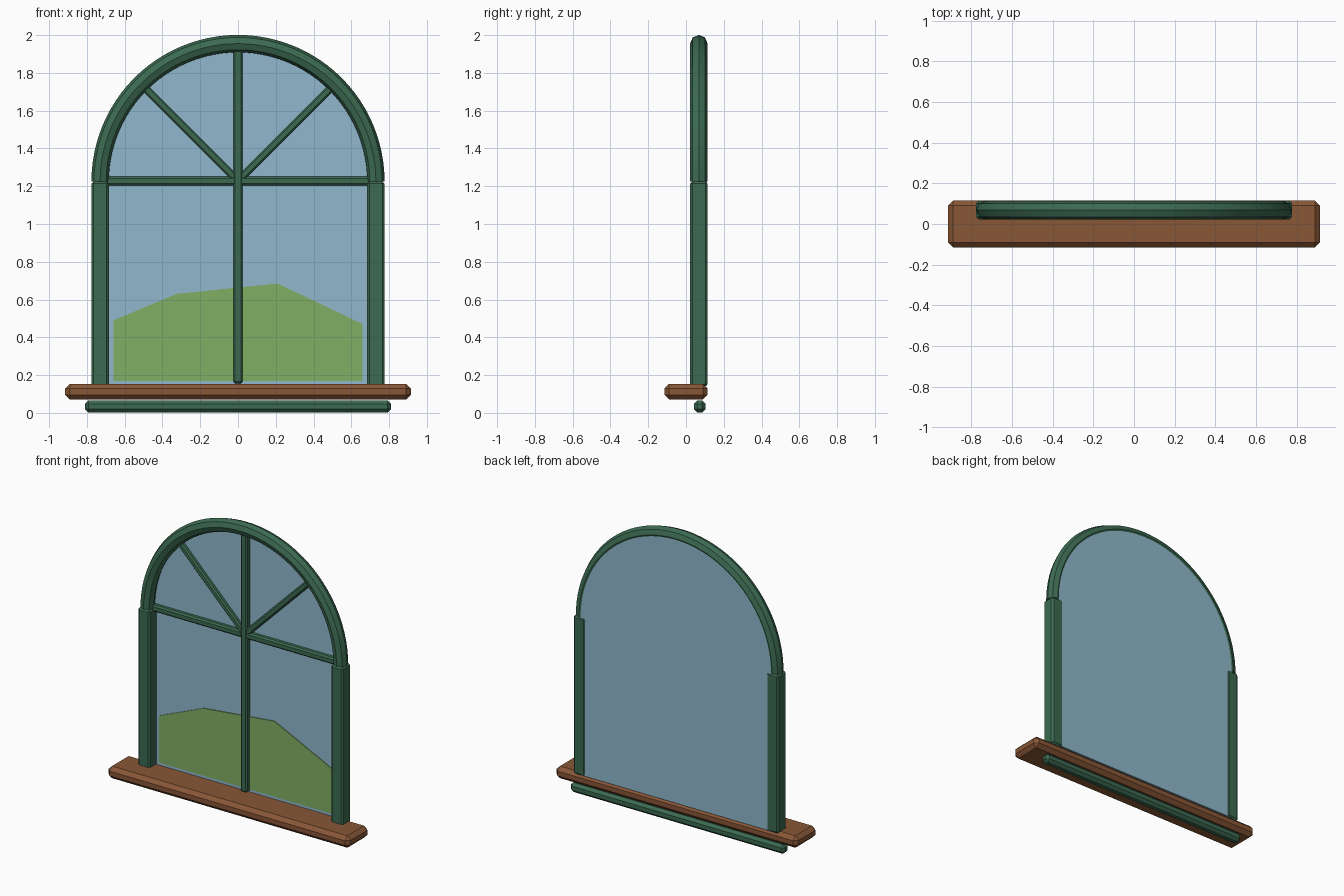
import bpy, bmesh, math
from mathutils import Matrix, Vector

cube = bpy.data.objects.get("Cube")
if cube:
    bpy.data.objects.remove(cube, do_unlink=True)


def material(name, rgb):
    m = bpy.data.materials.new(name)
    m.use_nodes = True
    m.diffuse_color = (*rgb, 1)
    m.node_tree.nodes["Principled BSDF"].inputs["Base Color"].default_value = (*rgb, 1)
    return m


GREEN = material("frame green", (0.045, 0.145, 0.083))
BROWN = material("sill brown", (0.25, 0.095, 0.037))
BLUE = material("glass blue", (0.285, 0.485, 0.61))
GRASS = material("hill green", (0.22, 0.43, 0.128))

SPRING = 1.225    # height where the arch starts
RADIUS = 0.73     # centre line of the arch
DEPTH = 0.068     # y of the frame's centre
TUBE = 0.046


def add_object(name, bm, mat):
    bmesh.ops.recalc_face_normals(bm, faces=bm.faces[:])
    mesh = bpy.data.meshes.new(name)
    bm.to_mesh(mesh)
    bm.free()
    mesh.materials.append(mat)
    obj = bpy.data.objects.new(name, mesh)
    bpy.context.collection.objects.link(obj)
    return obj


def bevelled_box(name, centre, size, bevel, mat, turn=0):
    """Box with chamfered edges, turned about the y axis."""
    bm = bmesh.new()
    bmesh.ops.create_cube(bm, size=1)
    bmesh.ops.scale(bm, vec=size, verts=bm.verts)
    bmesh.ops.bevel(bm, geom=bm.edges[:], offset=bevel, segments=1, affect='EDGES')
    place = Matrix.Translation(centre) @ Matrix.Rotation(turn, 4, 'Y')
    bmesh.ops.transform(bm, matrix=place, verts=bm.verts)
    return add_object(name, bm, mat)


def plate(name, outline, front, thickness, mat):
    """Upright slab with an (x, z) outline."""
    bm = bmesh.new()
    face = bm.faces.new([bm.verts.new((x, front, z)) for x, z in outline])
    grown = bmesh.ops.extrude_face_region(bm, geom=[face])
    moved = [v for v in grown["geom"] if isinstance(v, bmesh.types.BMVert)]
    bmesh.ops.translate(bm, vec=(0, thickness, 0), verts=moved)
    return add_object(name, bm, mat)


def arc(radius, steps):
    return [(radius * math.cos(math.pi * i / steps),
             SPRING + radius * math.sin(math.pi * i / steps)) for i in range(steps + 1)]


# Sill and the apron rail below it
bevelled_box("sill", (0, 0, 0.112), (1.83, 0.23, 0.082), 0.025, BROWN)
bevelled_box("apron", (0, 0.073, 0.034), (1.62, 0.062, 0.064), 0.018, GREEN)

# Side posts
for side, sign in (("left", 1), ("right", -1)):
    bevelled_box(side + "_jamb", (sign * RADIUS, DEPTH, 0.683),
                 (0.092, 0.092, 1.085), 0.012, GREEN)

# Arched head: an eight-sided tube swept along a half circle
bm = bmesh.new()
rings = []
for i in range(49):
    a = math.pi * i / 48
    out = Vector((math.cos(a), 0, math.sin(a)))
    rings.append([bm.verts.new(
        Vector((0, DEPTH, SPRING)) + out * (RADIUS + TUBE * math.cos(t))
        + Vector((0, TUBE * math.sin(t), 0)))
        for t in (math.pi / 4 * k for k in range(8))])
for near, far in zip(rings, rings[1:]):
    for k in range(8):
        n = (k + 1) % 8
        bm.faces.new((near[k], near[n], far[n], far[k]))
bm.faces.new(rings[0])
bm.faces.new(rings[-1])
arch = add_object("arch", bm, GREEN)
bpy.context.view_layer.objects.active = arch
arch.select_set(True)
bpy.ops.object.shade_smooth_by_angle(angle=math.radians(30))
arch.select_set(False)

# Glass pane and the hill plate in front of it
plate("glass", [(-0.725, 0.145), (0.725, 0.145)] + arc(0.725, 48), 0.096, 0.014, BLUE)
plate("hill", [(-0.66, 0.17), (-0.66, 0.49), (-0.325, 0.63),
               (0.21, 0.685), (0.66, 0.47), (0.66, 0.17)], 0.09, 0.007, GRASS)

# Glazing bars
bevelled_box("vertical_bar", (0, 0.08, 1.04), (0.05, 0.046, 1.77), 0.01, GREEN)
bevelled_box("horizontal_bar", (0, 0.08, 1.228), (1.4, 0.04, 0.046), 0.01, GREEN)
for side, sign in (("left", 1), ("right", -1)):
    reach = 0.35 * math.sin(math.pi / 4)
    bevelled_box(side + "_fan_bar", (sign * reach, 0.08, 1.228 + reach),
                 (0.04, 0.036, 0.7), 0.009, GREEN, sign * math.pi / 4)
